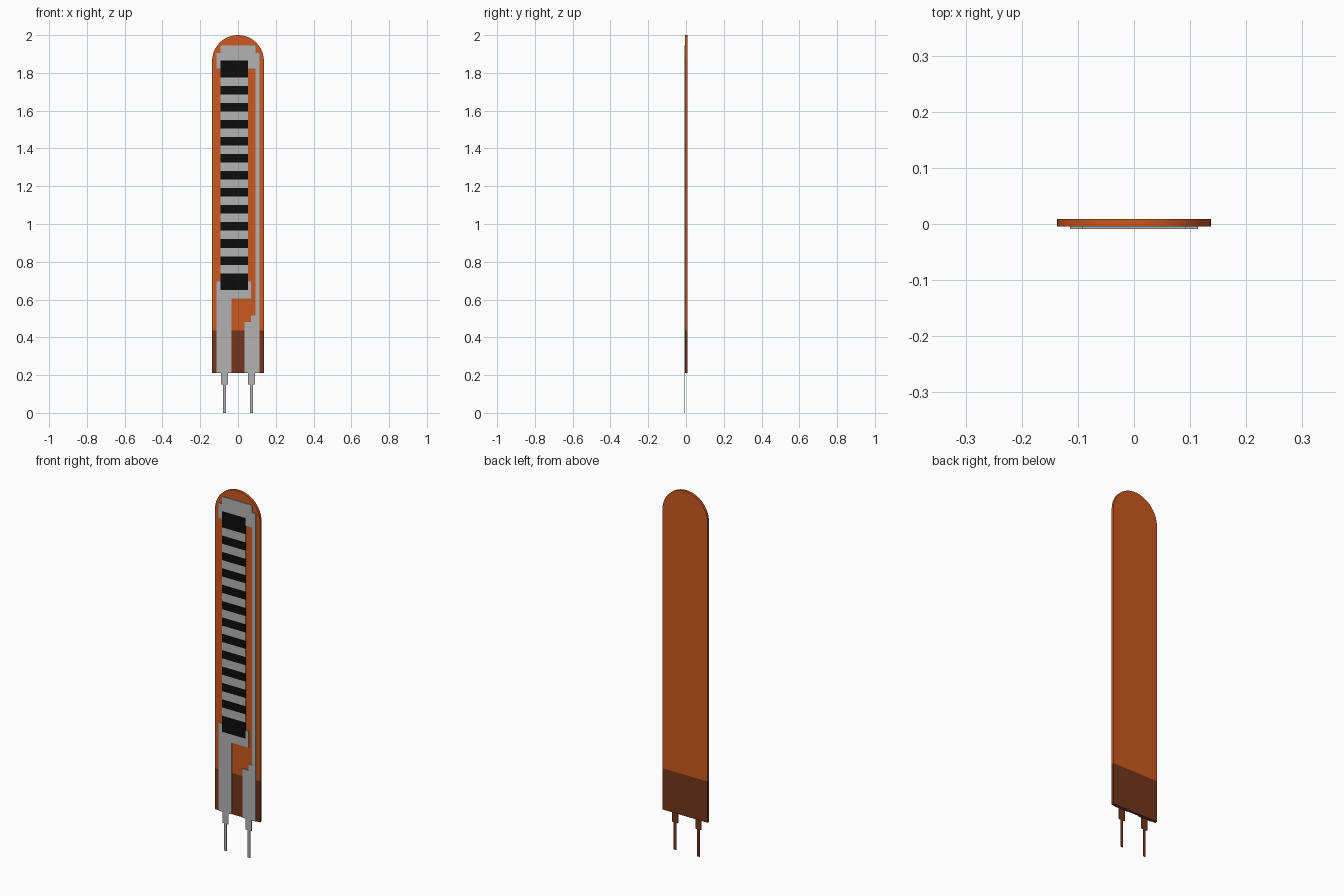
import bpy, bmesh, math

if "Cube" in bpy.data.objects:
    bpy.data.objects.remove(bpy.data.objects["Cube"])


def material(name, rgb):
    m = bpy.data.materials.new(name)
    m.diffuse_color = (*rgb, 1)
    m.use_nodes = True
    m.node_tree.nodes["Principled BSDF"].inputs["Base Color"].default_value = m.diffuse_color
    return m


orange = material("orange_film", (0.60, 0.10, 0.014))
brown = material("brown_base", (0.17, 0.035, 0.012))
silver = material("silver_trace", (0.45, 0.45, 0.45))
black = material("black_ink", (0.004, 0.004, 0.004))

FILM_BACK, FILM_FRONT, TRACE_FRONT = 0.009, -0.0045, -0.009


def prism(name, outline, y0, y1, mat, back_mat=None):
    """Extrude an x-z outline from y0 (front) to y1 (back)."""
    bm = bmesh.new()
    face = bm.faces.new([bm.verts.new((x, y0, z)) for x, z in outline])
    ext = bmesh.ops.extrude_face_region(bm, geom=[face], use_keep_orig=True)
    for v in ext["geom"]:
        if isinstance(v, bmesh.types.BMVert):
            v.co.y = y1
    bmesh.ops.recalc_face_normals(bm, faces=bm.faces)
    if back_mat:
        for f in bm.faces:
            f.material_index = 0 if f.normal.y < 0.5 else 1
    me = bpy.data.meshes.new(name)
    bm.to_mesh(me)
    bm.free()
    me.materials.append(mat)
    if back_mat:
        me.materials.append(back_mat)
    ob = bpy.data.objects.new(name, me)
    bpy.context.collection.objects.link(ob)
    return ob


def rect(x0, x1, z0, z1):
    return [(x0, z0), (x1, z0), (x1, z1), (x0, z1)]


# Film with a rounded top, and the darker stiffened base
R, SPLIT, BASE = 0.137, 0.437, 0.21
arc = [(R * math.cos(math.pi * i / 32), 2 - R + R * math.sin(math.pi * i / 32)) for i in range(33)]
film = prism("film", [(-R, SPLIT), (R, SPLIT)] + arc, FILM_FRONT, FILM_BACK, orange)
prism("stiffener_base", rect(-R, R, BASE, SPLIT), FILM_FRONT, FILM_BACK, brown)
bpy.context.view_layer.objects.active = film
film.select_set(True)
bpy.ops.object.shade_smooth_by_angle(angle=math.radians(30))

# Conductive traces
prism("left_trace", [
    (-.114, BASE), (-.034, BASE), (-.034, .605), (.069, .605), (.069, .695),
    (.053, .695), (.053, .65), (-.092, .65), (-.092, .695), (-.114, .695)],
    TRACE_FRONT, FILM_FRONT, silver)
prism("right_trace", [
    (.034, BASE), (.114, BASE), (.114, 1.905), (.092, 1.905), (.092, 1.945),
    (-.092, 1.945), (-.092, 1.905), (-.114, 1.905), (-.114, 1.823), (-.092, 1.823),
    (-.092, 1.865), (.053, 1.865), (.053, 1.823), (.092, 1.823), (.092, .515),
    (.069, .515), (.069, .48), (.034, .48)],
    TRACE_FRONT, FILM_FRONT, silver)

# Sensing strip: alternating black and silver bars, long black ends
Z0, Z1, END, N = 0.65, 1.865, 0.089, 23
step = (Z1 - Z0 - 2 * END) / N
edges = [Z0] + [Z0 + END + step * i for i in range(N + 1)] + [Z1]
for i, (a, b) in enumerate(zip(edges, edges[1:])):
    dark = i % 2 == 0
    prism(f"{'black' if dark else 'silver'}_bar_{i}", rect(-.092, .053, a, b),
          TRACE_FRONT, FILM_FRONT, black if dark else silver)

# Stepped solder pins, brown on the back
for side, cx in (("left", -.071), ("right", .071)):
    w, n = .018, .008
    prism(side + "_pin", [
        (cx - n, 0), (cx + n, 0), (cx + n, .15), (cx + w, .15), (cx + w, BASE),
        (cx - w, BASE), (cx - w, .15), (cx - n, .15)],
        TRACE_FRONT, -0.006, silver, brown)
